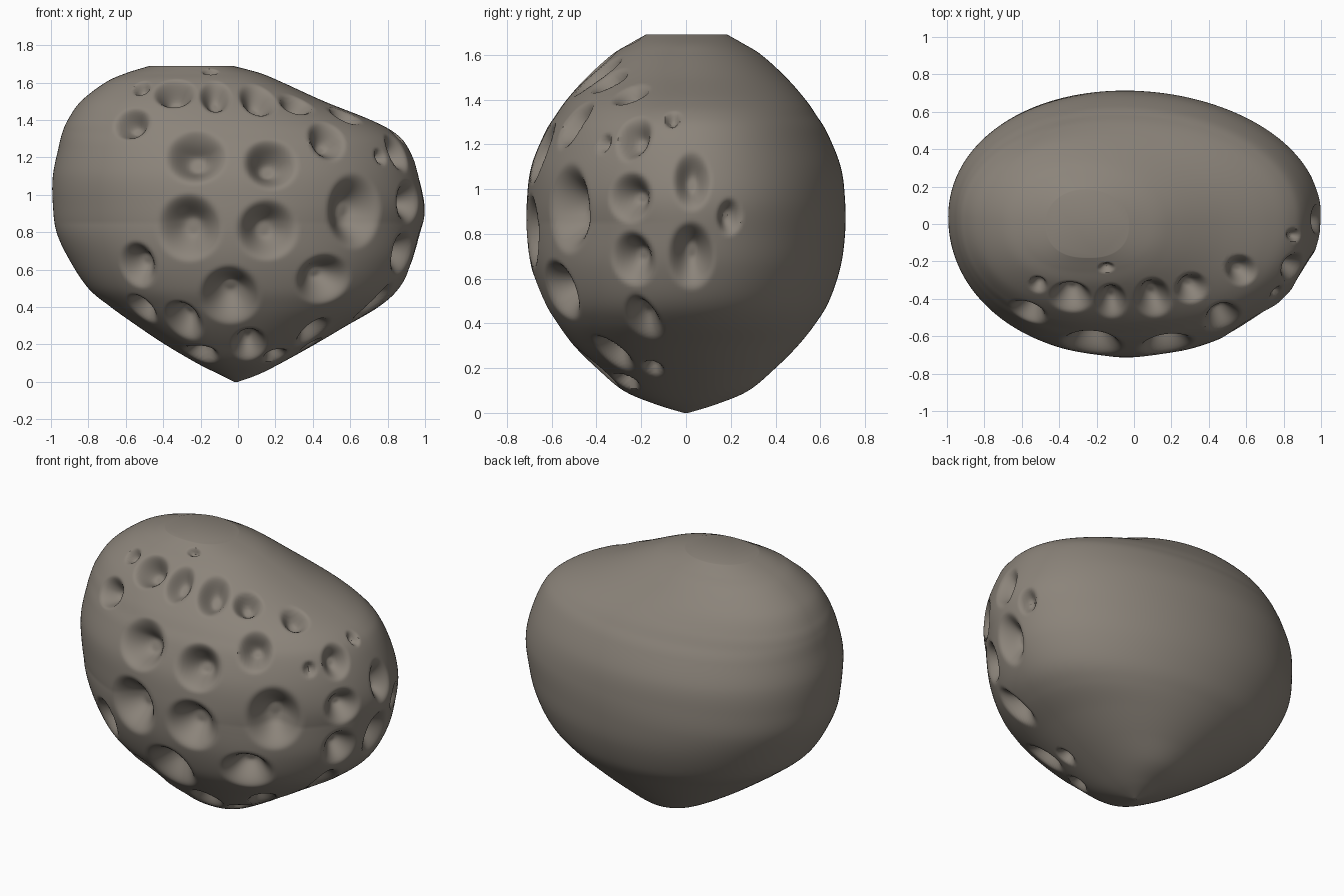
import bpy
import bmesh
import math
from mathutils import Vector, kdtree

default_cube = bpy.data.objects.get("Cube")
if default_cube:
    bpy.data.objects.remove(default_cube, do_unlink=True)

# Body outline in hundredths: height, left edge, right edge, half depth
OUTLINE = [
    (0, -2, 0, 1), (4, -10, 11, 14), (10, -22, 23, 28), (20, -39, 41, 40),
    (30, -54, 58, 50), (40, -68, 75, 58), (50, -80, 86, 64), (65, -90, 94, 69),
    (80, -97, 98, 71), (95, -99, 100, 71), (110, -99, 97, 69), (125, -96, 91, 63),
    (133, -94, 84, 58), (140, -91, 71, 53), (150, -84, 46, 44), (160, -71, 24, 33),
    (165, -60, 12, 25), (169, -47, -3, 18),
]

# Pits pressed into the front, in hundredths: x, z, half width, half height
FRONT_PITS = [
    (-23, 121, 17, 15), (17, 116, 15, 14), (-27, 83, 18, 19), (16, 81, 17, 17),
    (62, 91, 15, 21), (47, 129, 10, 11), (45, 55, 15, 14), (-5, 45, 17, 16),
    (-54, 62, 10, 13), (-29, 33, 10, 11), (6, 20, 10, 9), (-51, 39, 6, 8),
    (-20, 15, 9, 5), (20, 14, 6, 4), (-57, 138, 10, 9), (-51, 157, 5, 4),
    (-34, 154, 12, 8), (-12, 153, 9, 9), (10, 151, 10, 9), (31, 148, 8, 6),
    (-15, 166, 5, 2),
]

# Pits pressed into the left side: y, z, half width, half height
SIDE_PITS = [
    (-25, 142, 7, 6), (-23, 123, 8, 11), (-6, 131, 4, 4), (-25, 96, 10, 12),
    (2, 104, 9, 14), (-24, 69, 10, 13), (3, 70, 11, 16), (20, 87, 6, 9),
    (-19, 42, 8, 10), (-33, 27, 6, 8), (-15, 20, 5, 4), (-36, 120, 3, 5),
]

SEGMENTS = 320
STEPS = 12
WAIST = 0.85


def spline(a, b, c, d, t):
    """Smooth interpolation between b and c."""
    return b + 0.5 * t * (c - a + t * (2 * a - 5 * b + 4 * c - d + t * (3 * (b - c) + d - a)))


def outline_levels():
    last = len(OUTLINE) - 1
    for i in range(last):
        rows = [OUTLINE[min(max(i + k, 0), last)] for k in (-1, 0, 1, 2)]
        for step in range(STEPS):
            yield [spline(*column, step / STEPS) / 100 for column in zip(*rows)]
    yield [value / 100 for value in OUTLINE[last]]


def section_point(angle, z):
    """Point on a unit section; the front grows squarer away from the waist."""
    c, s = math.cos(angle), math.sin(angle)
    if s >= 0:
        return c, s
    power = 2 + 0.45 * abs(z - WAIST) / WAIST
    scale = (abs(c) ** power + abs(s) ** power) ** (-1 / power)
    return c * scale, s * scale


def press_pits(verts, tree, pits, axis, depths):
    """Record the depth of steep bowl-shaped pits, each laid out flat on the skin."""
    for pit in pits:
        across, height, half_width, half_height = (value / 100 for value in pit)
        centre = min(verts, key=lambda v: (v.co.dot(axis) - across) ** 2 + (v.co.z - height) ** 2)
        normal = centre.normal
        side = Vector((0, 0, 1)).cross(normal).normalized()
        up = normal.cross(side)
        # Widen pits where the skin turns away
        half_width /= max(0.6, abs(side.dot(axis)))
        half_height /= max(0.6, abs(up.z))
        depth = min(0.135, 0.95 * min(half_width, half_height))
        for co, index, _ in tree.find_range(centre.co, 1.3 * max(half_width, half_height)):
            offset = co - centre.co
            distance = math.hypot(offset.dot(side) / half_width, offset.dot(up) / half_height)
            if distance < 1:
                wall = min(1, (1 - distance) / 0.8)
                amount = depth * wall * wall * (3 - 2 * wall)
                depths[index] = max(depths.get(index, 0), amount)


def build_body():
    bm = bmesh.new()
    rings = []
    for z, left, right, depth in outline_levels():
        middle, half = (left + right) / 2, (right - left) / 2
        ring = []
        for s in range(SEGMENTS):
            c, d = section_point(math.tau * s / SEGMENTS, z)
            x = middle + half * c
            y = depth * d * (1 - 0.05 * x) + 0.04 * x * x
            ring.append(bm.verts.new((x, y, z)))
        rings.append(ring)
    for lower, upper in zip(rings, rings[1:]):
        for s in range(SEGMENTS):
            n = (s + 1) % SEGMENTS
            bm.faces.new((lower[s], lower[n], upper[n], upper[s]))
    # Pointed base and flat crown
    bm.faces.new(list(reversed(rings[0])))
    bm.faces.new(rings[-1])
    bm.normal_update()
    bm.verts.index_update()
    bm.verts.ensure_lookup_table()

    # Pits on the front and the left side
    skin = [vert for ring in rings[1:-1] for vert in ring]
    tree = kdtree.KDTree(len(skin))
    for vert in skin:
        tree.insert(vert.co, vert.index)
    tree.balance()
    depths = {}
    press_pits([v for v in skin if v.co.y < 0], tree, FRONT_PITS, Vector((1, 0, 0)), depths)
    press_pits([v for v in skin if v.co.x > 0], tree, SIDE_PITS, Vector((0, 1, 0)), depths)
    for index, amount in depths.items():
        vert = bm.verts[index]
        vert.co -= vert.normal * amount

    mesh = bpy.data.meshes.new("pitted_body")
    bm.to_mesh(mesh)
    bm.free()
    body = bpy.data.objects.new("pitted_body", mesh)
    bpy.context.collection.objects.link(body)
    return body


def make_material(name, colour):
    material = bpy.data.materials.new(name)
    material.use_nodes = True
    material.diffuse_color = colour
    material.node_tree.nodes["Principled BSDF"].inputs["Base Color"].default_value = colour
    return material


body = build_body()
body.data.materials.append(make_material("warm_grey", (0.26, 0.23, 0.195, 1)))

# Smooth skin with a crisp crown edge
bpy.ops.object.select_all(action="DESELECT")
body.select_set(True)
bpy.context.view_layer.objects.active = body
bpy.ops.object.shade_smooth_by_angle(angle=math.radians(40))
